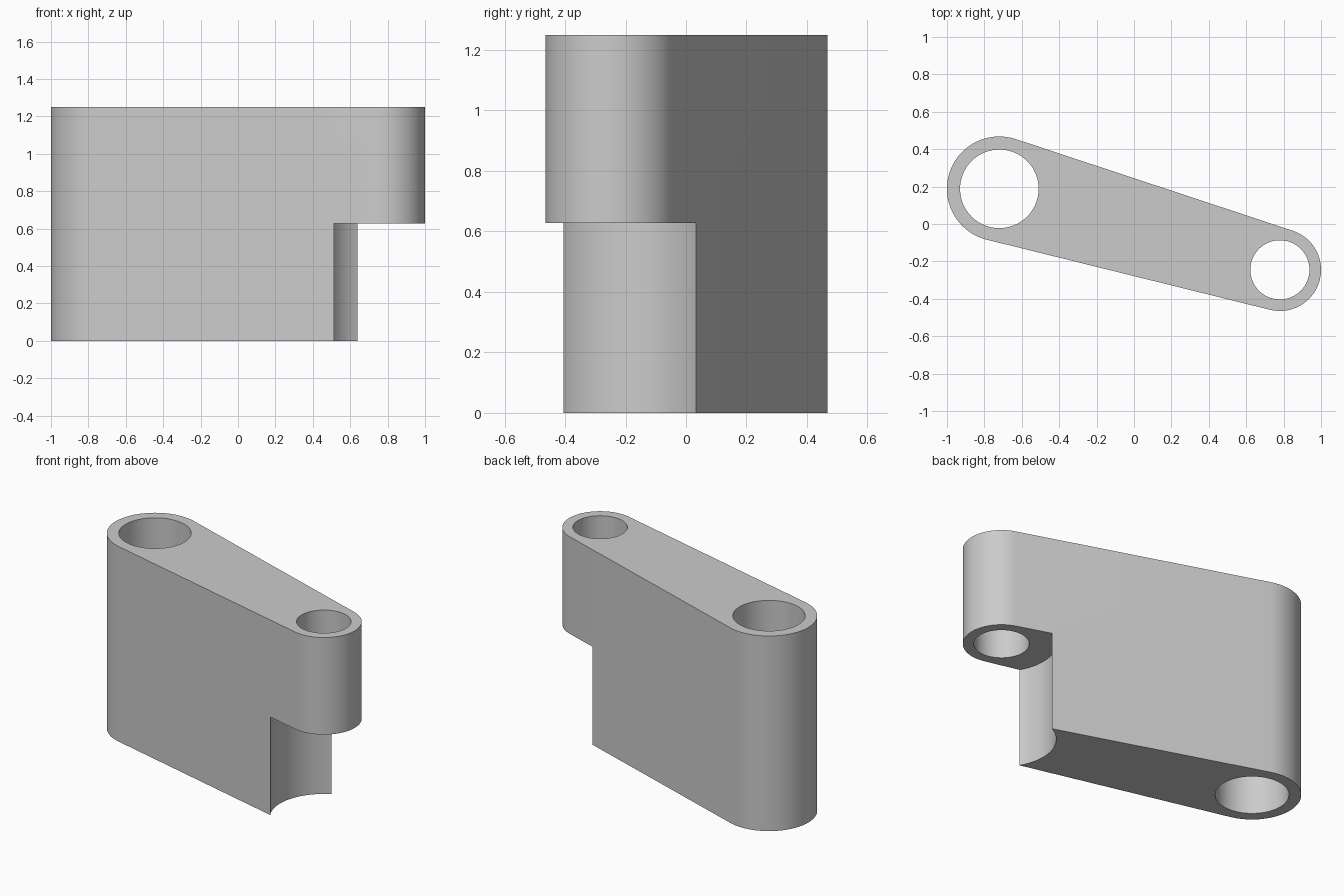
import bpy
import bmesh
import math
from mathutils import Vector

cube = bpy.data.objects.get("Cube")
if cube:
    bpy.data.objects.remove(cube, do_unlink=True)

HEIGHT, STEP = 1.25, 0.628
BIG, BIG_R, BIG_BORE = Vector((-0.72, 0.188)), 0.28, 0.21
SMALL, SMALL_R, SMALL_BORE = Vector((0.78, -0.245)), 0.22, 0.158
RELIEF_R = 0.312

grey = bpy.data.materials.new("plain grey")
grey.use_nodes = True
colour = (0.6, 0.6, 0.6, 1)
grey.diffuse_color = colour
grey.node_tree.nodes["Principled BSDF"].inputs["Base Color"].default_value = colour


def arc(centre, radius, start, end, steps):
    angles = [start + (end - start) * i / steps for i in range(steps + 1)]
    return [centre + radius * Vector((math.cos(a), math.sin(a))) for a in angles]


def prism(name, outline, bottom, top):
    """Extrude a closed outline straight up."""
    bm = bmesh.new()
    base = bm.faces.new([bm.verts.new((p.x, p.y, bottom)) for p in outline])
    new = bmesh.ops.extrude_face_region(bm, geom=[base])["geom"]
    bmesh.ops.translate(bm, vec=(0, 0, top - bottom),
                        verts=[v for v in new if isinstance(v, bmesh.types.BMVert)])
    bmesh.ops.recalc_face_normals(bm, faces=bm.faces)
    mesh = bpy.data.meshes.new(name)
    bm.to_mesh(mesh)
    bm.free()
    mesh.materials.append(grey)
    obj = bpy.data.objects.new(name, mesh)
    bpy.context.collection.objects.link(obj)
    return obj


def cut(target, name, centre, radius, bottom, top):
    """Remove a vertical cylinder from the target."""
    cutter = prism(name, arc(centre, radius, 0, math.tau, 96)[:-1], bottom, top)
    cutter.hide_render = True
    mod = target.modifiers.new(name, "BOOLEAN")
    mod.operation, mod.solver, mod.object = "DIFFERENCE", "EXACT", cutter
    bpy.ops.object.modifier_apply(modifier=name)
    bpy.data.objects.remove(cutter, do_unlink=True)


# Link body: two round ends joined by their tangent lines
axis = SMALL - BIG
heading = math.atan2(axis.y, axis.x)
spread = math.acos((BIG_R - SMALL_R) / axis.length)
outline = arc(BIG, BIG_R, heading + spread, heading + math.tau - spread, 56)
outline += arc(SMALL, SMALL_R, heading - spread, heading + spread, 48)
body = prism("link_body", outline, 0, HEIGHT)
bpy.context.view_layer.objects.active = body
body.select_set(True)

# Bores and the round relief under the small end
cut(body, "large_bore", BIG, BIG_BORE, -0.1, HEIGHT + 0.1)
cut(body, "small_bore", SMALL, SMALL_BORE, STEP - 0.1, HEIGHT + 0.1)
cut(body, "lower_relief", SMALL, RELIEF_R, -0.1, STEP)

bpy.ops.object.shade_smooth_by_angle(angle=math.radians(30))
